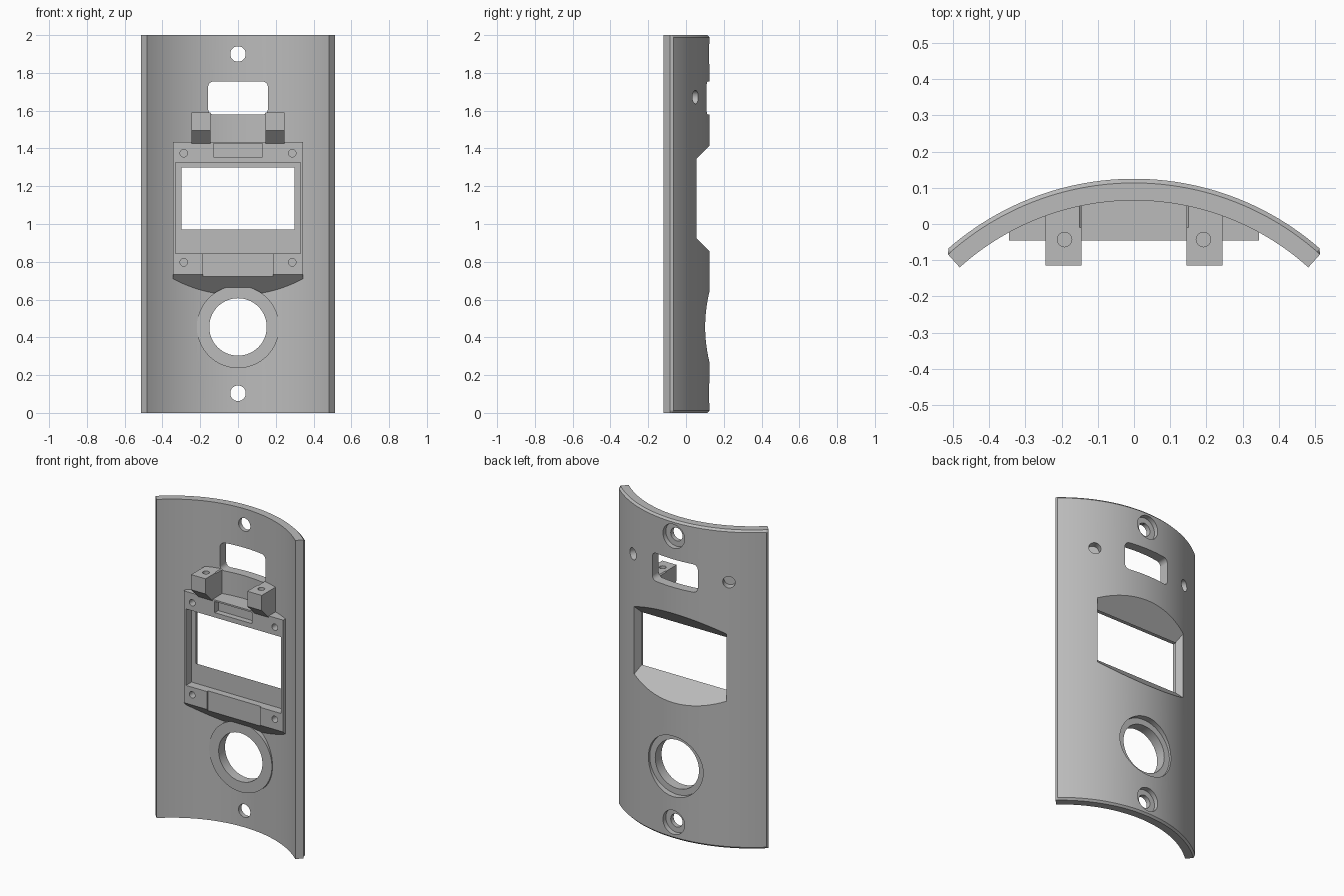
import bpy, bmesh, math
from math import sin, cos, radians, pi
from mathutils import Matrix

if "Cube" in bpy.data.objects:
    bpy.data.objects.remove(bpy.data.objects["Cube"], do_unlink=True)

# One plain grey material
grey = bpy.data.materials.new("light_grey")
grey.use_nodes = True
grey.diffuse_color = (0.5, 0.5, 0.5, 1)
grey.node_tree.nodes["Principled BSDF"].inputs["Base Color"].default_value = (0.5, 0.5, 0.5, 1)

CY = -0.655                  # centre of the plate's arc
R_OUT, R_IN = 0.78, 0.72
HALF = radians(42)
CH = 0.012                   # chamfer of the outer edges


def loft(name, rings):
    """Closed solid through equal-length rings of points."""
    bm = bmesh.new()
    loops = [[bm.verts.new(p) for p in ring] for ring in rings]
    n = len(loops[0])
    for a, b in zip(loops, loops[1:]):
        for i in range(n):
            j = (i + 1) % n
            bm.faces.new((a[i], a[j], b[j], b[i]))
    bm.faces.new(loops[0])
    bm.faces.new(loops[-1])
    bmesh.ops.recalc_face_normals(bm, faces=bm.faces)
    mesh = bpy.data.meshes.new(name)
    bm.to_mesh(mesh)
    bm.free()
    mesh.materials.append(grey)
    ob = bpy.data.objects.new(name, mesh)
    bpy.context.collection.objects.link(ob)
    return ob


def block(name, x0, x1, y0, y1, z0, z1):
    return loft(name, [[(x0, y, z0), (x1, y, z0), (x1, y, z1), (x0, y, z1)] for y in (y0, y1)])


def side_prism(name, x0, x1, profile):
    """Profile of (y, z) points extruded along x."""
    return loft(name, [[(x, y, z) for y, z in profile] for x in (x0, x1)])


def rod(name, x, z, r, y0, y1, segs=64):
    ts = [2 * pi * i / segs for i in range(segs)]
    return loft(name, [[(x + r * cos(t), y, z + r * sin(t)) for t in ts] for y in (y0, y1)])


def upright(name, x, y, r, z0, z1, segs=32):
    ts = [2 * pi * i / segs for i in range(segs)]
    return loft(name, [[(x + r * cos(t), y + r * sin(t), z) for t in ts] for z in (z0, z1)])


def boolean(target, tool, op):
    mod = target.modifiers.new(op, "BOOLEAN")
    mod.operation, mod.object, mod.solver = op, tool, "EXACT"
    bpy.context.view_layer.objects.active = target
    bpy.ops.object.modifier_apply(modifier=mod.name)
    bpy.data.objects.remove(tool, do_unlink=True)


def section(z, inset):
    """Arc-shaped slice of the plate with chamfered outer corners."""
    segs = 72
    end = HALF - CH / R_OUT
    pts = [(R_OUT - CH, -HALF)]
    pts += [(R_OUT - inset, end * (2 * i / segs - 1)) for i in range(segs + 1)]
    pts += [(R_OUT - CH, HALF)]
    pts += [(R_IN, HALF * (1 - 2 * i / segs)) for i in range(segs + 1)]
    return [(r * sin(a), CY + r * cos(a), z) for r, a in pts]


# Curved plate
plate = loft("curved_faceplate", [section(0, CH - 0.0005), section(CH, 0),
                                  section(2 - CH, 0), section(2, CH - 0.0005)])

# Bosses on the inner side: screen frame, two hinge blocks, button ring
bosses = [
    side_prism("screen_frame", -0.345, 0.345,
               [(-0.045, 0.733), (0.12, 0.568), (0.12, 1.435), (-0.045, 1.435)]),
    rod("button_ring", 0, 0.455, 0.218, 0.025, 0.12, 96)]
for s in (-1, 1):
    bosses.append(side_prism("bracket", s * 0.145, s * 0.245,
                             [(-0.115, 1.495), (-0.03, 1.41), (0.12, 1.41),
                              (0.12, 1.59), (-0.115, 1.59)]))
for boss in bosses:
    boolean(boss, upright("trim", 0, CY, 0.752, -0.5, 2.5, 256), "INTERSECT")
    boolean(plate, boss, "UNION")

# Screen seat, flared opening behind it, and cable notches
cuts = [block("screen_seat", -0.33, 0.33, -0.2, 0.01, 0.845, 1.325),
        block("upper_notch", -0.13, 0.13, -0.2, -0.01, 1.355, 1.425),
        block("lower_notch", -0.185, 0.185, -0.2, -0.033, 0.6, 0.85)]
flare = []
for y in (0.0, 0.14):
    d = y - 0.01
    x, z0, z1 = 0.30 + 0.44 * d, 0.97 - d, 1.30 + d
    flare.append([(-x, y, z0), (x, y, z0), (x, y, z1), (-x, y, z1)])
cuts.append(loft("screen_opening", flare))

# Rounded window near the top
corner = 0.03
outline = []
for k, (sx, sz) in enumerate(((1, 1), (-1, 1), (-1, -1), (1, -1))):
    for i in range(9):
        t = (k + i / 8) * pi / 2
        outline.append((sx * (0.158 - corner) + corner * cos(t),
                        1.667 + sz * (0.088 - corner) + corner * sin(t)))
cuts.append(loft("sensor_window", [[(x, y, z) for x, z in outline] for y in (-0.01, 0.2)]))

# Button hole and its outer counterbore
cuts += [rod("button_hole", 0, 0.455, 0.152, -0.1, 0.2, 96),
         rod("button_recess", 0, 0.455, 0.19, 0.088, 0.2, 96)]

# Mounting screw holes with counterbores
for z in (0.104, 1.9):
    cuts += [rod("screw_hole", 0, z, 0.041, -0.1, 0.2),
             rod("screw_head", 0, z, 0.075, 0.093, 0.2)]

for s in (-1, 1):
    # Pilot holes in the frame corners and hinge blocks
    for z in (0.797, 1.375):
        cuts.append(rod("pilot_hole", s * 0.287, z, 0.02, -0.1, 0.01, 32))
    cuts.append(upright("hinge_hole", s * 0.192, -0.043, 0.02, 1.48, 1.7))
    # Blind radial holes in the outer face
    blind = rod("blind_hole", 0, 0, 0.036, R_OUT - 0.045, R_OUT + 0.05, 32)
    blind.data.transform(Matrix.Translation((0, CY, 1.672)) @ Matrix.Rotation(-s * radians(25.3), 4, "Z"))
    cuts.append(blind)

for cut in cuts:
    boolean(plate, cut, "DIFFERENCE")

# Smooth curved walls, keep machined edges sharp
bpy.ops.object.select_all(action="DESELECT")
plate.select_set(True)
bpy.context.view_layer.objects.active = plate
bpy.ops.object.shade_smooth_by_angle(angle=radians(20))
